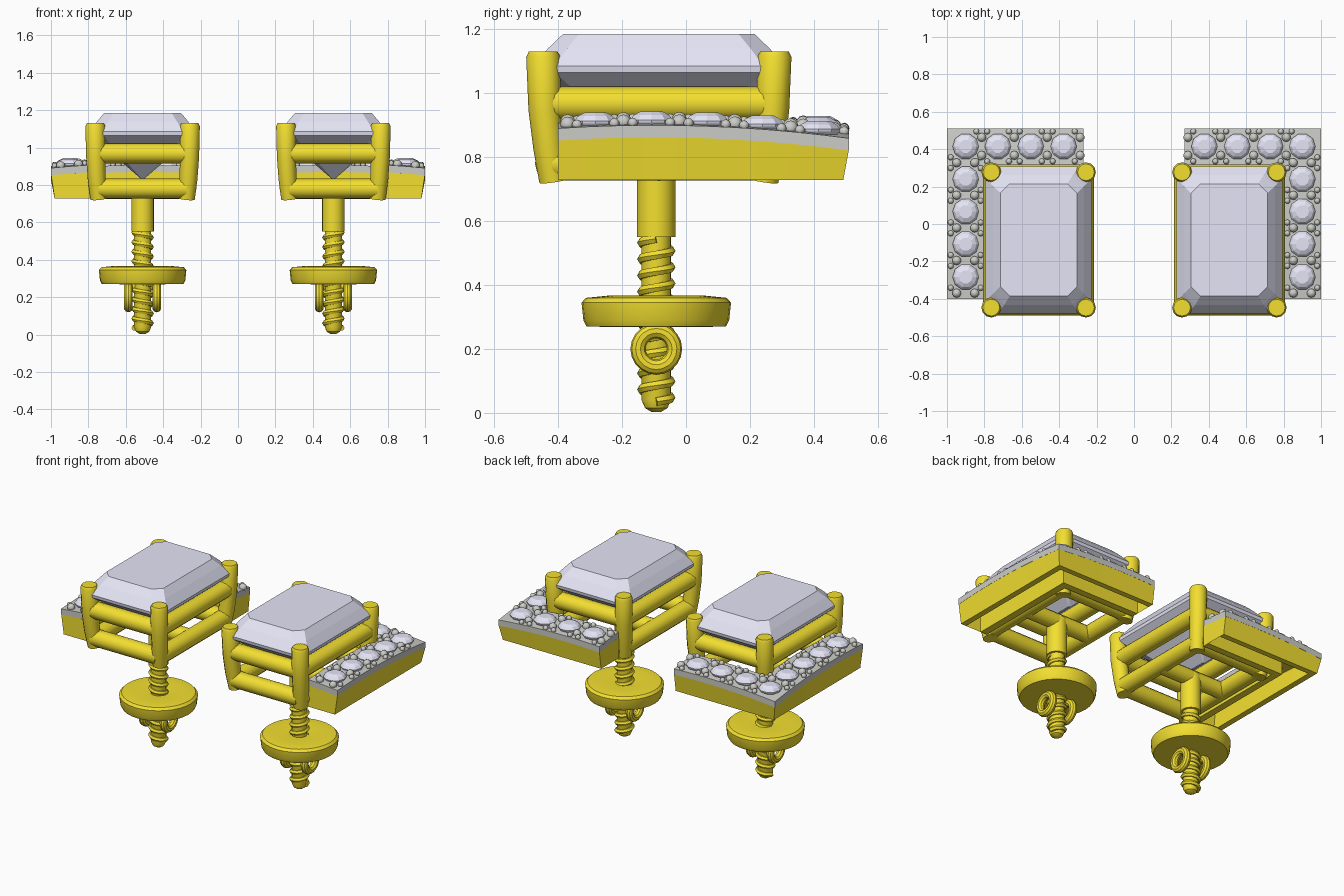
import bpy, bmesh
from math import sin, cos, pi
from mathutils import Vector, Matrix

if "Cube" in bpy.data.objects:
    bpy.data.objects.remove(bpy.data.objects["Cube"])

CX, CY = 0.51, -0.085          # centre of the right-hand earring


def material(name, col):
    m = bpy.data.materials.new(name)
    m.diffuse_color = (*col, 1)
    m.use_nodes = True
    m.node_tree.nodes["Principled BSDF"].inputs["Base Color"].default_value = m.diffuse_color
    return m


GOLD = material("gold", (0.9, 0.74, 0.03))
GEM = material("gem", (0.78, 0.78, 0.92))
SILVER = material("silver", (0.6, 0.6, 0.57))


def finish(name, bm, mat, smooth=True):
    """Turn the bmesh into an object mirrored to the second earring."""
    bmesh.ops.recalc_face_normals(bm, faces=bm.faces)
    me = bpy.data.meshes.new(name)
    bm.to_mesh(me)
    bm.free()
    me.materials.append(mat)
    ob = bpy.data.objects.new(name, me)
    bpy.context.collection.objects.link(ob)
    if smooth:
        bpy.ops.object.select_all(action='DESELECT')
        ob.select_set(True)
        bpy.context.view_layer.objects.active = ob
        bpy.ops.object.shade_smooth_by_angle(angle=0.6)
    ob.modifiers.new("pair", 'MIRROR').use_axis[0] = True
    return ob


def loft(bm, rings, caps=True, closed=False, cap_idx=None):
    """Skin a list of equally long point rings."""
    vs = [[bm.verts.new(p) for p in r] for r in rings]
    n = len(vs[0])
    for a, b in zip(vs, vs[1:] + vs[:1] if closed else vs[1:]):
        for i in range(n):
            j = (i + 1) % n
            bm.faces.new((a[i], a[j], b[j], b[i]))
    if caps and not closed:
        for r in (vs[0], vs[-1]):
            bm.faces.new([r[i] for i in (cap_idx or range(n))])


def tube(bm, pts, rad, n=12, ref=(0, 0, 1), closed=False):
    pts = [Vector(p) for p in pts]
    rings, m = [], len(pts)
    for i, p in enumerate(pts):
        if closed:
            t = pts[(i + 1) % m] - pts[i - 1]
        else:
            t = pts[min(i + 1, m - 1)] - pts[max(i - 1, 0)]
        u = t.cross(Vector(ref)).normalized()
        v = u.cross(t).normalized()
        r = rad[i] if isinstance(rad, (list, tuple)) else rad
        rings.append([p + r * (cos(2 * pi * k / n) * u + sin(2 * pi * k / n) * v) for k in range(n)])
    loft(bm, rings, closed=closed)


def lathe(bm, c, profile, n):
    loft(bm, [[(c[0] + r * cos(2 * pi * k / n), c[1] + r * sin(2 * pi * k / n), c[2] + z)
               for k in range(n)] for r, z in profile])


# Large step-cut stone
bm = bmesh.new()
rings = []
for hw, hl, c, z in [(.006, .11, .003, .83), (.15, .24, .035, .955), (.28, .39, .065, 1.065),
                     (.283, .393, .065, 1.085), (.243, .347, .06, 1.14), (.205, .30, .05, 1.185)]:
    quarter = [(hw, hl - c), (hw - c, hl)]
    ring = quarter + [(-x, y) for x, y in quarter[::-1]]
    ring += [(-x, -y) for x, y in ring]
    rings.append([(CX + x, CY + y, z) for x, y in ring])
loft(bm, rings)
finish("main_stone", bm, GEM, False)

# Four curved prongs
bm = bmesh.new()
for sx in (-1, 1):
    for sy in (-1, 1):
        path = [(.235, .33, .725), (.245, .345, .83), (.251, .357, .95), (.253, .362, 1.115), (.253, .362, 1.13)]
        tube(bm, [(CX + sx * x, CY + sy * y, z) for x, y, z in path],
             [.044, .048, .051, .053, .045], 12, (0, 1, 0))
finish("prongs", bm, GOLD)

# Upper and lower basket rails, with the bar that carries the post
bm = bmesh.new()
for x, y, z in ((.235, .335, .78), (.243, .35, .968)):
    for s in (-1, 1):
        tube(bm, [(CX - x, CY + s * y, z), (CX + x, CY + s * y, z)], .053)
        tube(bm, [(CX + s * x, CY - y, z), (CX + s * x, CY + y, z)], .053)
tube(bm, [(CX - .235, CY, .775), (CX + .235, CY, .775)], .05)
finish("basket_rails", bm, GOLD)

# Post with plain collar, threaded core and rounded tip
P = (CX, CY - .008)
bm = bmesh.new()
lathe(bm, (*P, 0), [(.015, 0.003), (.035, .015), (.046, .04), (.046, .55), (.06, .55), (.06, .79)], 20)
finish("post", bm, GOLD)
bm = bmesh.new()
turns, steps = 10, 16
tube(bm, [(P[0] + .045 * cos(2 * pi * i / steps), P[1] + .045 * sin(2 * pi * i / steps),
           .035 + .051 * i / steps) for i in range(turns * steps + 1)], .015, 6)
finish("screw_thread", bm, GOLD)

# Screw-on disc and its two grip loops
bm = bmesh.new()
lathe(bm, (*P, 0), [(.05, .268), (.218, .27), (.228, .29), (.234, .345), (.22, .36), (.15, .367), (.05, .355)], 32)
finish("backing_disc", bm, GOLD)
bm = bmesh.new()
for s in (-1, 1):
    tube(bm, [(P[0] + s * .076, P[1] + .057 * cos(2 * pi * k / 20), .2 + .057 * sin(2 * pi * k / 20))
              for k in range(20)], .024, 10, (1, 0, 0), True)
tube(bm, [(P[0] - .09, P[1], .258), (P[0] + .09, P[1], .258)], .022)
finish("grip_loops", bm, GOLD)


# L-shaped halo following a gently domed surface
def dome(x, y):
    return .925 - .1 * (x - .5) ** 2 - .11 * (y + .1) ** 2


def halo(profile, cap_idx=None):
    """Sweep (across 0..1, height, absolute?) along the mitred L."""
    bm = bmesh.new()
    inner = [Vector(p) for p in ((.79, -.4), (.79, .312), (.27, .312))]
    outer = [Vector(p) for p in ((1, -.4), (1, .51), (.27, .51))]
    rings = []
    for k in range(21):
        seg, t = (0, k / 10) if k <= 10 else (1, k / 10 - 1)
        a, b = inner[seg].lerp(inner[seg + 1], t), outer[seg].lerp(outer[seg + 1], t)
        ring = []
        for u, h, absolute in profile:
            p = a.lerp(b, u)
            ring.append((p.x, p.y, h if absolute else dome(p.x, p.y) + h))
        rings.append(ring)
    loft(bm, rings, cap_idx=cap_idx)
    return bm


finish("halo_plate", halo([(0, 0, 0), (.5, 0, 0), (1, 0, 0), (1, -.038, 0), (0, -.038, 0)]), SILVER)
finish("halo_base", halo([(-.02, -.038, 0), (.995, -.038, 0), (.91, .728, 1), (.73, .728, 1), (.78, -.05, 0),
                          (.2, -.05, 0), (.2, .728, 1), (-.02, .728, 1)], [0, 1, 2, 7]), GOLD)

# Small round stones and the beads that hold them
spots = [(.9, -.283), (.9, -.108), (.9, .066), (.9, .24), (.9, .415), (.728, .415), (.552, .415), (.376, .415)]
bm = bmesh.new()
for x, y in spots:
    lathe(bm, (x, y, dome(x, y)), [(.006, -.075), (.068, 0), (.07, .008), (.058, .023), (.036, .034)], 10)
finish("halo_stones", bm, GEM, False)

bm = bmesh.new()
ends = [(.9, -.457)] + spots + [(.2, .415)]
for i, (a, b) in enumerate(zip(ends, ends[1:])):
    mid = (Vector(a) + Vector(b)) / 2
    d = (Vector(b) - Vector(a)).normalized()
    side = Vector((d.y, -d.x))
    for s in (-1, 1):
        for along, off, r in ((0, .048, .024), (.036, .08, .016), (-.036, .08, .016)):
            q = mid + d * along * .8 + side * s * off
            if q.y < -.385 or q.x < .285:
                continue
            bmesh.ops.create_icosphere(bm, subdivisions=2, radius=r,
                                       matrix=Matrix.Translation((q.x, q.y, dome(q.x, q.y) + .006)))
finish("halo_beads", bm, SILVER)
